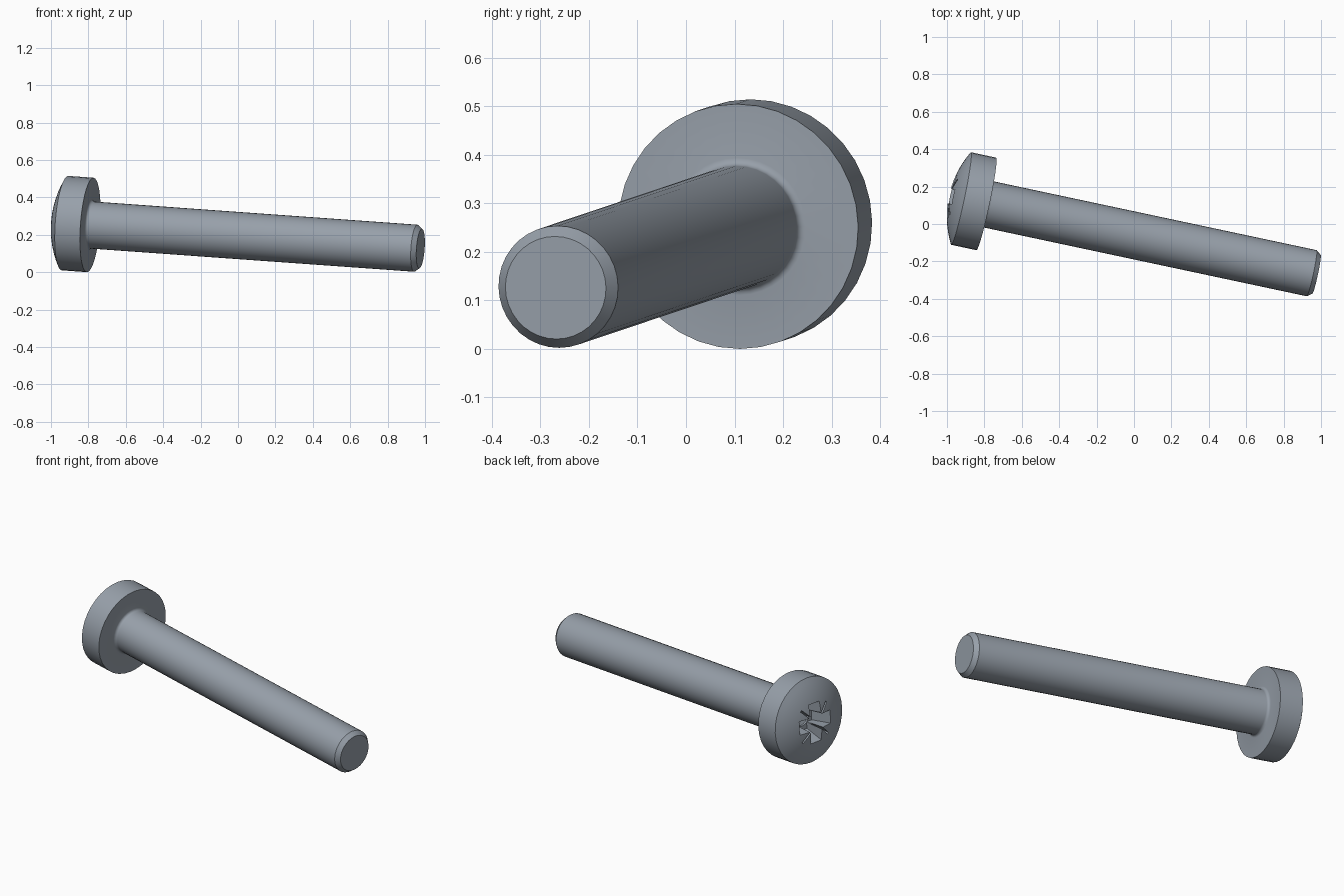
import bpy, bmesh, math
from mathutils import Matrix, Vector

cube = bpy.data.objects.get("Cube")
if cube:
    bpy.data.objects.remove(cube, do_unlink=True)

STEEL = (0.31, 0.35, 0.40, 1.0)
HEAD_R, HEAD_H, DOME_H = 0.253, 0.138, 0.065
SHANK_R, TIP_R, LENGTH, CHAMFER, FILLET = 0.126, 0.106, 1.81, 0.026, 0.016

mat = bpy.data.materials.new("steel grey")
mat.use_nodes = True
mat.diffuse_color = STEEL
mat.node_tree.nodes["Principled BSDF"].inputs["Base Color"].default_value = STEEL


def add_object(name, bm):
    bmesh.ops.recalc_face_normals(bm, faces=bm.faces)
    mesh = bpy.data.meshes.new(name)
    bm.to_mesh(mesh)
    bm.free()
    mesh.materials.append(mat)
    obj = bpy.data.objects.new(name, mesh)
    bpy.context.collection.objects.link(obj)
    return obj


def lathe(name, profile, steps):
    """Revolve a list of (radius, height) points about the z axis."""
    bm = bmesh.new()
    verts = [bm.verts.new((r, 0, z)) for r, z in profile]
    edges = [bm.edges.new(pair) for pair in zip(verts, verts[1:])]
    bmesh.ops.spin(bm, geom=verts + edges, axis=(0, 0, 1), cent=(0, 0, 0),
                   angle=math.tau, steps=steps)
    bmesh.ops.remove_doubles(bm, verts=bm.verts, dist=1e-5)
    return add_object(name, bm)


def tapered_bar(name, angle, top, bottom, z_bottom):
    """Bar across the axis; top and bottom are (half length, half width)."""
    bm = bmesh.new()
    bmesh.ops.create_cube(bm, size=2)
    for v in bm.verts:
        length, width = top if v.co.z > 0 else bottom
        v.co = (v.co.x * length, v.co.y * width, 0.24 if v.co.z > 0 else z_bottom)
    bmesh.ops.rotate(bm, verts=bm.verts, matrix=Matrix.Rotation(angle, 3, 'Z'))
    return add_object(name, bm)


# Screw body: tip, shank, fillet, head and domed top in one profile
profile = [(0, -LENGTH), (TIP_R, -LENGTH), (SHANK_R, CHAMFER - LENGTH)]
for i in range(5):
    a = i / 4 * math.pi / 2
    profile.append((SHANK_R + FILLET * (1 - math.cos(a)), FILLET * (math.sin(a) - 1)))
profile += [(HEAD_R, 0)]
sphere_r = (HEAD_R ** 2 + DOME_H ** 2) / (2 * DOME_H)
rim_angle = math.asin(HEAD_R / sphere_r)
for i in range(9):
    a = rim_angle * (1 - i / 8)
    profile.append((sphere_r * math.sin(a),
                    HEAD_H + DOME_H - sphere_r * (1 - math.cos(a))))
screw = lathe("screw_body", profile, 36)

# Cross recess: two wide wings, a central socket and thin diagonal notches
cutters = [lathe("socket_cutter", [(0, 0.05), (0.05, 0.07), (0.07, 0.24), (0, 0.24)], 16)]
for k in range(2):
    turn = k * math.pi / 2
    cutters.append(tapered_bar("wing_cutter", turn, (0.135, 0.042), (0.075, 0.036), 0.08))
    cutters.append(tapered_bar("notch_cutter", turn + math.pi / 4,
                               (0.175, 0.007), (0.08, 0.003), 0.11))

bpy.context.view_layer.objects.active = screw
for cutter in cutters:
    mod = screw.modifiers.new("recess", 'BOOLEAN')
    mod.operation, mod.solver, mod.object = 'DIFFERENCE', 'EXACT', cutter
    cutter.hide_render = True
    bpy.ops.object.modifier_apply(modifier=mod.name)
    bpy.data.objects.remove(cutter, do_unlink=True)

# Lay the screw down, resting on the head rim and the tip
axis = Vector((-0.9757, 0.2078, 0.0698)).normalized()
side = Vector((0, 0, 1)).cross(axis).normalized()
up = axis.cross(side)
pose = Matrix((side, up, axis)).transposed().to_4x4()
screw.data.transform(Matrix.Translation((-0.79, 0.1075, 0.2525)) @ pose)

bpy.ops.object.select_all(action='DESELECT')
screw.select_set(True)
bpy.context.view_layer.objects.active = screw
bpy.ops.object.shade_smooth_by_angle(angle=math.radians(30))
